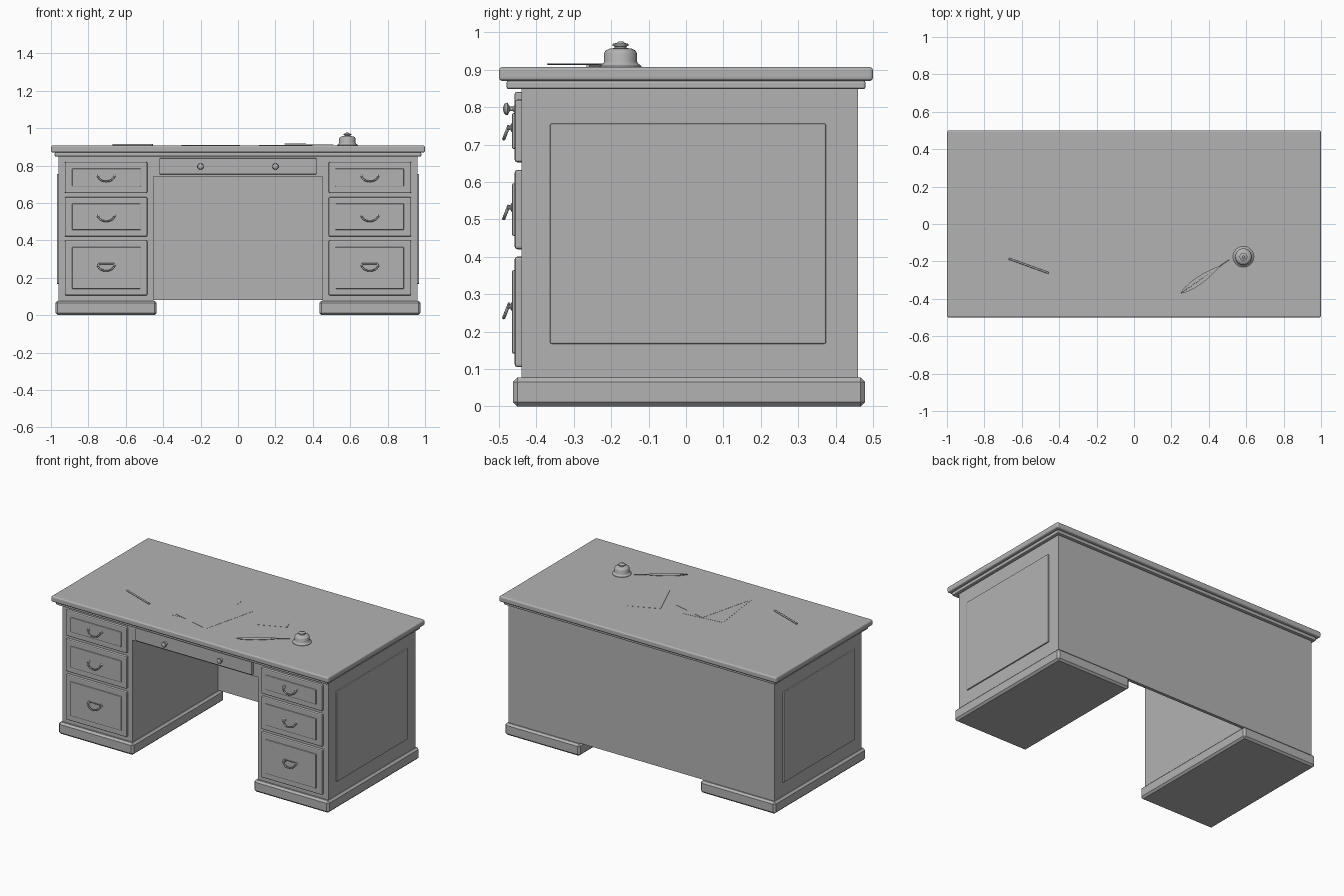
import bpy, bmesh, math
from mathutils import Vector

if "Cube" in bpy.data.objects:
    bpy.data.objects.remove(bpy.data.objects["Cube"], do_unlink=True)

grey = bpy.data.materials.new("warm_free_grey")
grey.name = "plain_grey"
grey.use_nodes = True
colour = (0.45, 0.45, 0.45, 1)
grey.diffuse_color = colour
grey.node_tree.nodes["Principled BSDF"].inputs["Base Color"].default_value = colour


def finish(name, bm, smooth=False):
    bmesh.ops.recalc_face_normals(bm, faces=bm.faces)
    mesh = bpy.data.meshes.new(name)
    bm.to_mesh(mesh)
    bm.free()
    mesh.materials.append(grey)
    ob = bpy.data.objects.new(name, mesh)
    bpy.context.collection.objects.link(ob)
    if smooth:
        bpy.ops.object.select_all(action='DESELECT')
        bpy.context.view_layer.objects.active = ob
        ob.select_set(True)
        bpy.ops.object.shade_smooth_by_angle(angle=math.radians(40))
    return ob


def box(name, x, y, z, bevel=0.0, segments=2):
    """Box given by its (min, max) range on each axis."""
    bm = bmesh.new()
    bmesh.ops.create_cube(bm, size=1)
    for v in bm.verts:
        v.co = [r[0] + (c + 0.5) * (r[1] - r[0]) for r, c in zip((x, y, z), v.co)]
    ob = finish(name, bm)
    if bevel:
        mod = ob.modifiers.new("Bevel", 'BEVEL')
        mod.width, mod.segments = bevel, segments
    return ob


def lathe(name, profile, location, steps=24, forward=False):
    """Spin (radius, height) points; forward turns the axis to the front."""
    bm = bmesh.new()
    vs = [bm.verts.new((r, 0, h)) for r, h in profile]
    es = [bm.edges.new(p) for p in zip(vs, vs[1:])]
    bmesh.ops.spin(bm, geom=vs + es, axis=(0, 0, 1), cent=(0, 0, 0),
                   steps=steps, angle=math.tau)
    bmesh.ops.remove_doubles(bm, verts=bm.verts, dist=1e-5)
    ob = finish(name, bm, True)
    ob.location = location
    if forward:
        ob.rotation_euler.x = math.pi / 2
    return ob


def tube(name, points, radius):
    curve = bpy.data.curves.new(name, 'CURVE')
    curve.dimensions = '3D'
    curve.bevel_depth, curve.bevel_resolution = radius, 2
    curve.use_fill_caps = True
    spline = curve.splines.new('POLY')
    spline.points.add(len(points) - 1)
    for p, co in zip(spline.points, points):
        p.co = (*co, 1)
    curve.materials.append(grey)
    ob = bpy.data.objects.new(name, curve)
    bpy.context.collection.objects.link(ob)
    return ob


def bail_pull(x, z, bar):
    """Hanging half-ring handle on two round mounts."""
    for s in (-1, 1):
        lathe("pull_mount", [(0, 0), (0.011, 0), (0.011, 0.005), (0.005, 0.008),
                             (0.008, 0.014), (0, 0.018)],
              (x + s * 0.044, -0.462, z), 12, True)
    arc = [math.pi * i / 14 for i in range(15)]
    tube("pull_bail", [(x + 0.046 * math.cos(a), -0.473 - 0.014 * math.sin(a),
                        z + 0.006 - 0.036 * math.sin(a)) for a in arc], 0.0045)
    if bar:
        tube("pull_bar", [(x - 0.044, -0.473, z + 0.008),
                          (x + 0.044, -0.473, z + 0.008)], 0.003)


# Desk top and moulding under it
box("desk_top", (-1, 1), (-0.5, 0.5), (0.87, 0.907), 0.009, 3)
box("top_moulding", (-0.98, 0.98), (-0.48, 0.48), (0.848, 0.871), 0.006)

# Knee space: back panel, drawer housing and middle drawer
box("back_panel", (-0.5, 0.5), (0.44, 0.46), (0.08, 0.85))
box("drawer_housing", (-0.46, 0.46), (-0.44, 0.45), (0.742, 0.85))
box("middle_drawer", (-0.42, 0.42), (-0.458, -0.43), (0.753, 0.84), 0.005)
knob = [(0, 0), (0.012, 0), (0.006, 0.006), (0.006, 0.014), (0.017, 0.02),
        (0.015, 0.027), (0.008, 0.031), (0, 0.032)]
for s in (-1, 1):
    lathe("middle_drawer_knob", knob, (s * 0.2, -0.457, 0.795), 16, True)


def span(s, a, b):
    return tuple(sorted((s * a, s * b)))


# Pedestals: carcass, plinth, side panel and three drawers each
drawers = [(0.652, 0.82, 0.745), (0.42, 0.632, 0.532), (0.105, 0.4, 0.267)]
for s, side in ((-1, "right"), (1, "left")):
    box(side + "_pedestal", span(s, 0.452, 0.96), (-0.44, 0.46), (0.06, 0.85))
    box(side + "_plinth", span(s, 0.435, 0.976), (-0.463, 0.479), (0, 0.077), 0.012, 1)
    box(side + "_side_panel", span(s, 0.95, 0.968), (-0.363, 0.374), (0.167, 0.756), 0.004)
    for low, high, pull in drawers:
        box(side + "_drawer", span(s, 0.485, 0.926), (-0.458, -0.43), (low, high), 0.007)
        box(side + "_drawer_panel", span(s, 0.52, 0.887), (-0.465, -0.45),
            (low + 0.036, high - 0.036), 0.004)
        bail_pull(s * 0.705, pull, pull < 0.3)

# Inkwell
lathe("inkwell", [(0, 0), (0.056, 0), (0.056, 0.004), (0.046, 0.011), (0.044, 0.016),
                  (0.044, 0.038), (0.04, 0.045), (0.03, 0.05), (0.016, 0.052),
                  (0.016, 0.056), (0.021, 0.058), (0.021, 0.063), (0.01, 0.066),
                  (0.006, 0.07), (0, 0.07)], (0.585, -0.175, 0.906), 32)

# Feather quill: leaf-shaped vane along a thin shaft
start, tip = Vector((0.25, -0.37, 0.914)), Vector((0.51, -0.19, 0.914))
along = tip - start
across = Vector((-along.y, along.x, 0)).normalized()
bm = bmesh.new()
outline = []
for sign in (1, -1):
    steps = range(13) if sign == 1 else range(11, 0, -1)
    for i in steps:
        t = i / 12
        width = 0.021 * math.sin(math.pi * t ** 0.8) ** 0.8 if 0 < i < 12 else 0
        outline.append(bm.verts.new(start + along * t * 0.82 + across * sign * width))
vane = bm.faces.new(outline)
up = bmesh.ops.extrude_face_region(bm, geom=[vane])
bmesh.ops.translate(bm, vec=(0, 0, 0.002),
                    verts=[g for g in up["geom"] if isinstance(g, bmesh.types.BMVert)])
finish("quill_vane", bm)
tube("quill_shaft", [start + Vector((0, 0, 0.001)), tip], 0.002)

# Pencil
tube("pencil", [(-0.67, -0.185, 0.911), (-0.457, -0.262, 0.911)], 0.005)

# Loose sheets of paper
sheets = [(-0.145, -0.115, 0.27, 0.36, 7, 0.908),
          (-0.073, -0.145, 0.276, 0.364, -14, 0.9095),
          (0.255, 0.02, 0.2, 0.26, 23, 0.908)]
for x, y, w, d, turn, z in sheets:
    sheet = box("paper_sheet", (-w / 2, w / 2), (-d / 2, d / 2), (0, 0.001))
    sheet.location = (x, y, z)
    sheet.rotation_euler.z = math.radians(turn)

# Settle the whole desk on its centre
